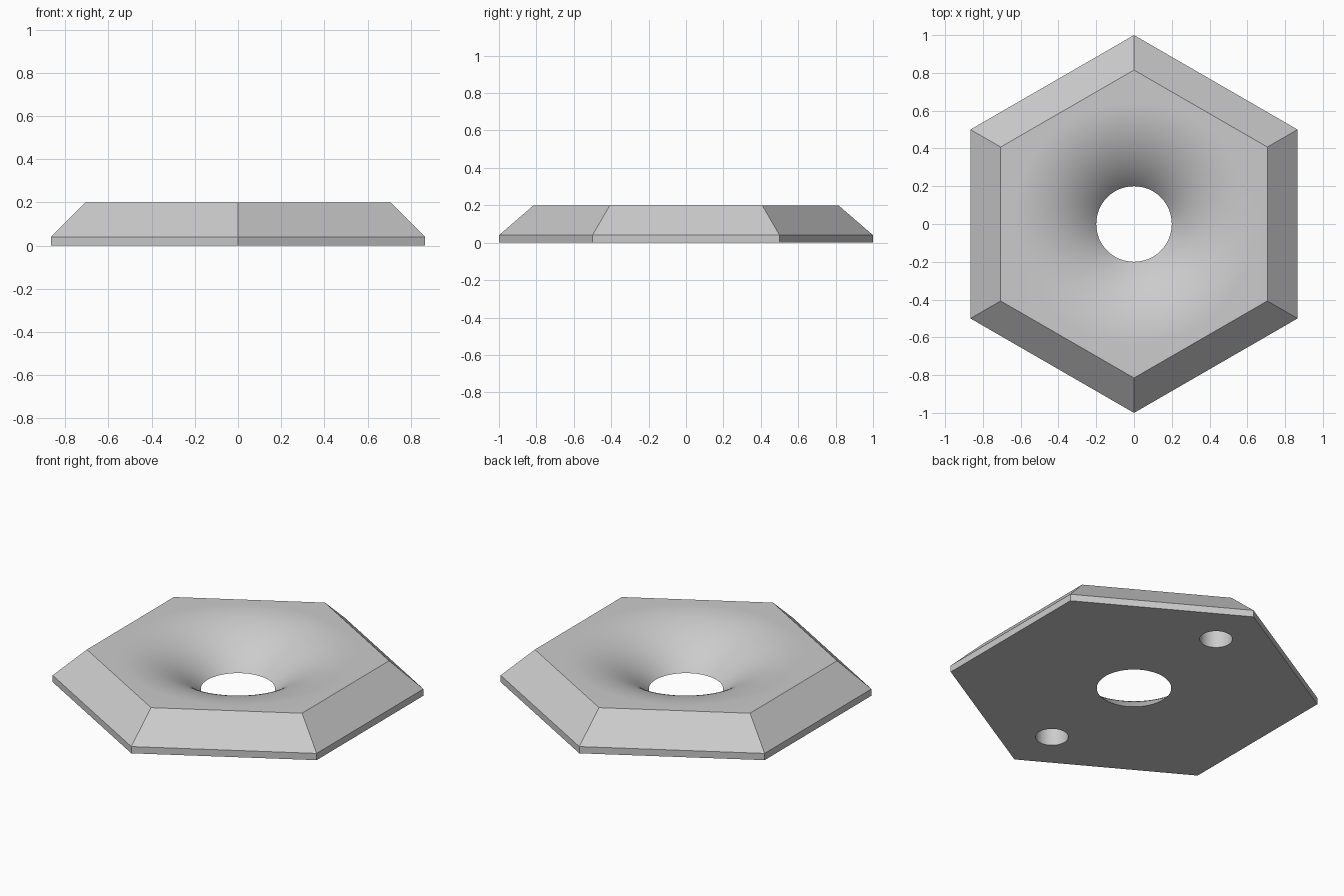
import bpy, bmesh
from math import sin, cos, pi, sqrt, asin

cube = bpy.data.objects.get("Cube")
if cube:
    bpy.data.objects.remove(cube, do_unlink=True)

HEIGHT, RIM = 0.2, 0.04          # total height, vertical edge height
HOLE, ARC = 0.2, 0.6             # centre hole radius, funnel curve radius
FUNNEL = HOLE + sqrt(2 * ARC * HEIGHT - HEIGHT ** 2)
POCKET_Y, POCKET_R, POCKET_D = 0.686, 0.088, 0.12

grey = bpy.data.materials.new("light_grey")
grey.use_nodes = True
colour = (0.6, 0.6, 0.6, 1)
grey.diffuse_color = colour
grey.node_tree.nodes["Principled BSDF"].inputs["Base Color"].default_value = colour

bm = bmesh.new()


def ring(radius, z, sides, y=0):
    """Closed loop of vertices, starting at the back."""
    return [bm.verts.new((radius * sin(2 * pi * i / sides),
                          y + radius * cos(2 * pi * i / sides), z))
            for i in range(sides)]


def bridge(a, b, smooth=False):
    n = len(a)
    for i in range(n):
        j = (i + 1) % n
        bm.faces.new((a[i], a[j], b[j], b[i])).smooth = smooth


def fill(*loops):
    """Flat face bounded by the first loop, with the others as holes."""
    edges = []
    for loop in loops:
        for a, b in zip(loop, loop[1:] + loop[:1]):
            edges.append(bm.edges.get((a, b)) or bm.edges.new((a, b)))
    bmesh.ops.triangle_fill(bm, use_beauty=True, use_dissolve=False, edges=edges)


# Hexagonal outside: vertical rim and bevel
base, rim, top = ring(1, 0, 6), ring(1, RIM, 6), ring(0.815, HEIGHT, 6)
bridge(base, rim)
bridge(rim, top)

# Rounded funnel down to the centre hole
steps = 24
steepest = asin((FUNNEL - HOLE) / ARC)
rings = []
for k in range(steps + 1):
    t = steepest * k / steps
    rings.append(ring(FUNNEL - ARC * sin(t), HEIGHT - ARC * (1 - cos(t)), 96))
for a, b in zip(rings, rings[1:]):
    bridge(a, b, True)
fill(top, rings[0])

# Two blind round pockets in the underside
mouths = []
for side in (-1, 1):
    mouth = ring(POCKET_R, 0, 48, side * POCKET_Y)
    floor = ring(POCKET_R, POCKET_D, 48, side * POCKET_Y)
    bridge(mouth, floor, True)
    bm.faces.new(floor)
    mouths.append(mouth)
fill(base, rings[-1], *mouths)

bmesh.ops.recalc_face_normals(bm, faces=bm.faces[:])
mesh = bpy.data.meshes.new("hexagonal_funnel_plate")
bm.to_mesh(mesh)
bm.free()
mesh.materials.append(grey)
plate = bpy.data.objects.new("hexagonal_funnel_plate", mesh)
bpy.context.collection.objects.link(plate)

# Keep the hard edges crisp
for edge_owner in bpy.context.selected_objects:
    edge_owner.select_set(False)
plate.select_set(True)
bpy.context.view_layer.objects.active = plate
bpy.ops.object.shade_smooth_by_angle(angle=pi / 9)
